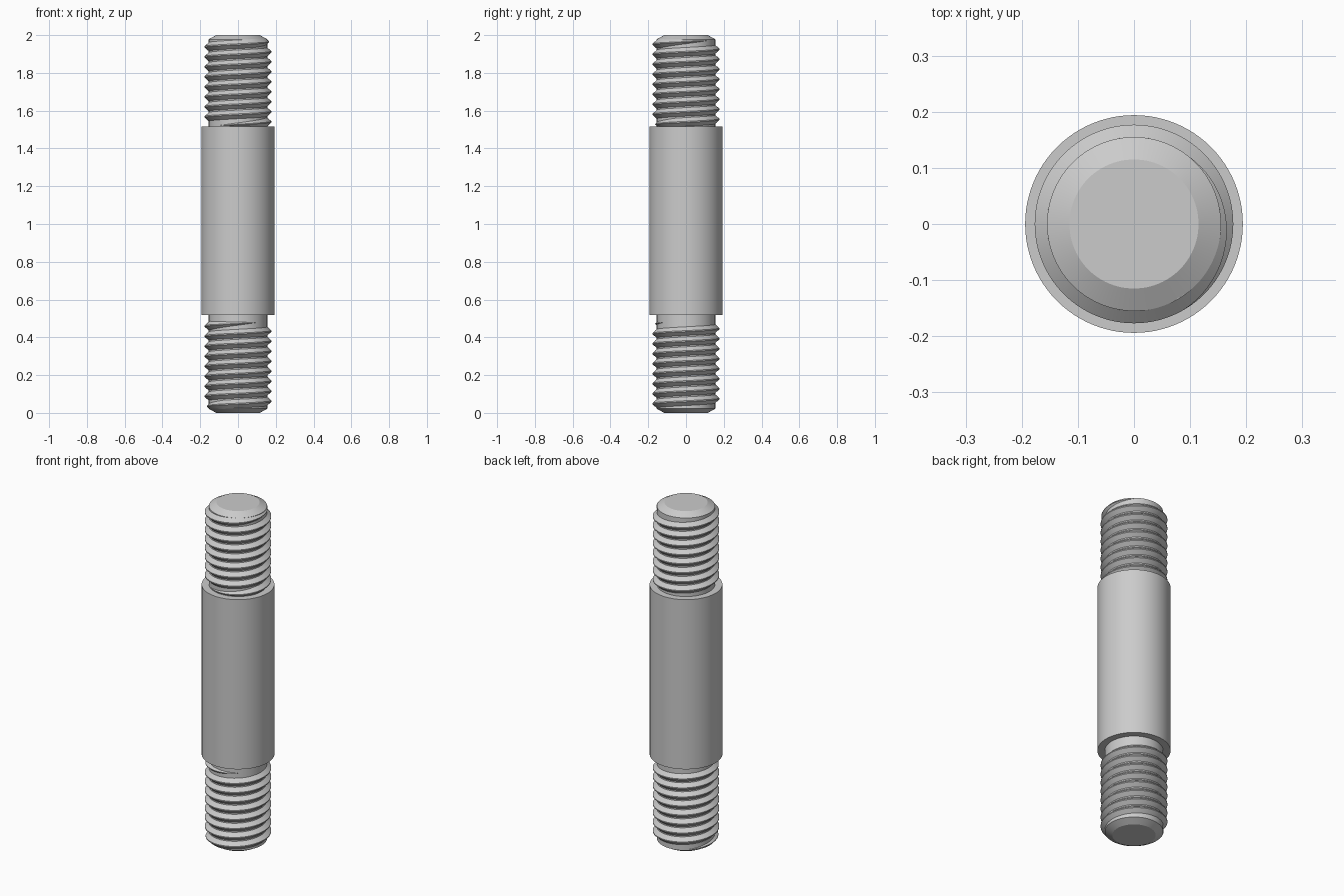
import bpy, bmesh, math
from math import pi, cos, sin, radians

if "Cube" in bpy.data.objects:
    bpy.data.objects.remove(bpy.data.objects["Cube"])

STEEL = bpy.data.materials.new("grey steel")
STEEL.use_nodes = True
COLOUR = (0.6, 0.6, 0.6, 1)
STEEL.diffuse_color = COLOUR
STEEL.node_tree.nodes["Principled BSDF"].inputs["Base Color"].default_value = COLOUR

SHANK_R, CORE_R, CREST_R, TIP_R = 0.194, 0.155, 0.177, 0.115
SHANK_LOW, SHANK_HIGH, CHAMFER = 0.518, 1.516, 0.022
PITCH, TURNS, SEGS = 0.053, 8.5, 96


def finish(name, bm):
    bmesh.ops.recalc_face_normals(bm, faces=bm.faces)
    mesh = bpy.data.meshes.new(name)
    bm.to_mesh(mesh)
    bm.free()
    mesh.materials.append(STEEL)
    obj = bpy.data.objects.new(name, mesh)
    bpy.context.collection.objects.link(obj)
    bpy.ops.object.select_all(action="DESELECT")
    bpy.context.view_layer.objects.active = obj
    obj.select_set(True)
    bpy.ops.object.shade_smooth_by_angle(angle=radians(25))
    return obj


def skin(bm, rings):
    """Join rings of equal length and cap both ends."""
    for a, b in zip(rings, rings[1:]):
        for i in range(len(a)):
            j = (i + 1) % len(a)
            bm.faces.new((a[i], a[j], b[j], b[i]))
    bm.faces.new(rings[0])
    bm.faces.new(rings[-1])


# Stud body: chamfered ends, thread cores and thick plain shank
def make_body():
    profile = [(TIP_R, 0), (CORE_R, CHAMFER), (CORE_R, SHANK_LOW),
               (SHANK_R, SHANK_LOW), (SHANK_R, SHANK_HIGH),
               (CORE_R, SHANK_HIGH), (CORE_R, 2 - CHAMFER), (TIP_R, 2)]
    bm = bmesh.new()
    rings = [[bm.verts.new((r * cos(2 * pi * i / SEGS), r * sin(2 * pi * i / SEGS), z))
              for i in range(SEGS)] for r, z in profile]
    skin(bm, rings)
    finish("stud_body", bm)


# Right-handed helical ridge that fades out at both ends
def make_thread(name, flip):
    bm = bmesh.new()
    rings = []
    end_angle, end_z, fade = radians(50), 1.972, radians(110)
    steps = int(TURNS * 72)
    total = TURNS * 2 * pi
    for k in range(steps + 1):
        back = total * k / steps
        angle = end_angle - back
        z = end_z - PITCH * back / (2 * pi)
        size = max(min(1, back / fade, (total - back) / fade), 0.02)
        crest = CORE_R + (CREST_R - CORE_R) * size
        base, flat = 0.023 * size, 0.003 * size
        section = [(CORE_R - 0.004, -base), (CORE_R, -base), (crest, -flat),
                   (crest, flat), (CORE_R, base), (CORE_R - 0.004, base)]
        ring = []
        for r, dz in section:
            x, y, h = r * cos(angle), r * sin(angle), z + dz
            ring.append(bm.verts.new((-x, y, 2 - h) if flip else (x, y, h)))
        rings.append(ring)
    skin(bm, rings)
    finish(name, bm)


make_body()
make_thread("upper_thread", False)
make_thread("lower_thread", True)
